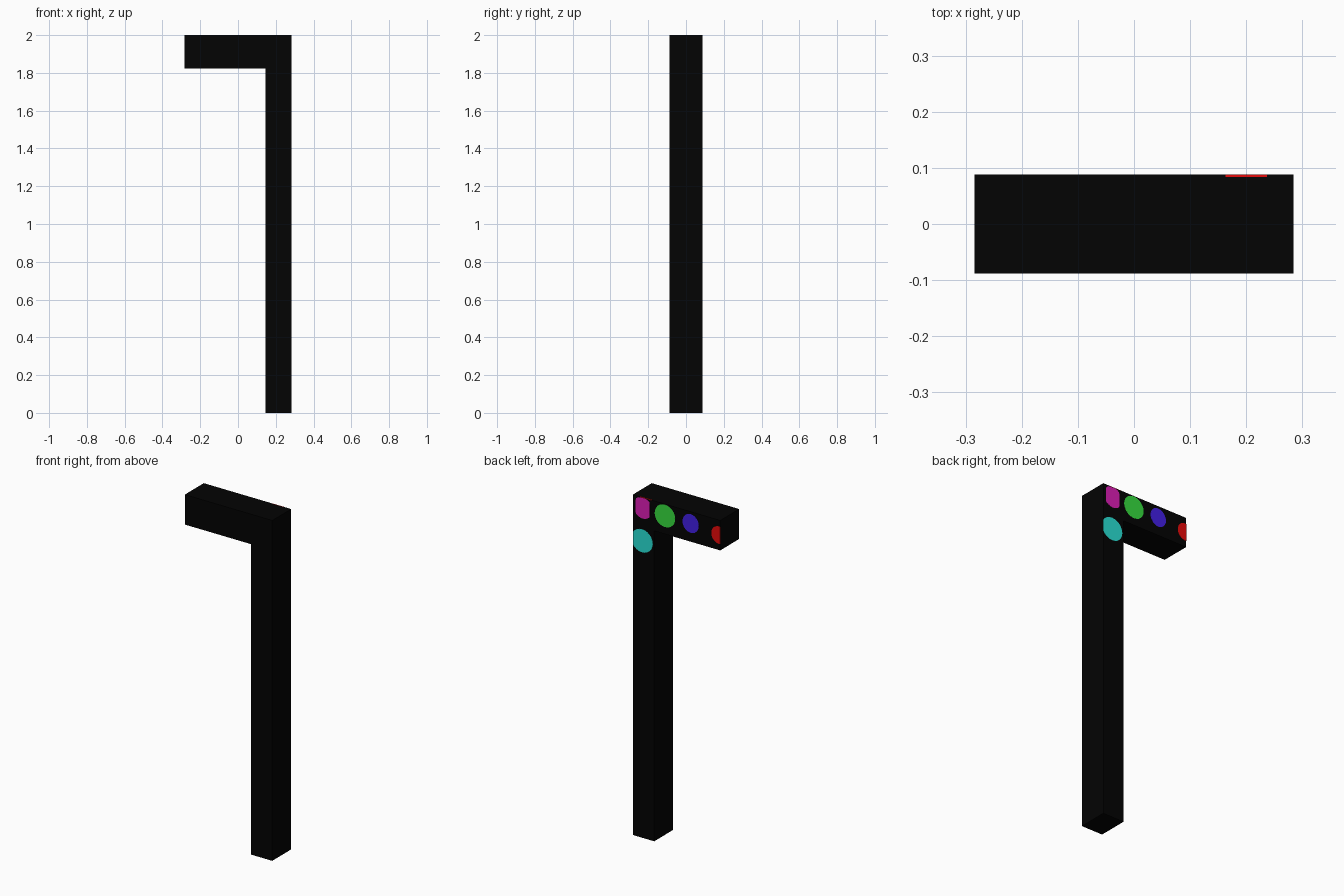
import bpy, bmesh, math

if "Cube" in bpy.data.objects:
    bpy.data.objects.remove(bpy.data.objects["Cube"])

HX, HY, TOP = 0.284, 0.088, 2.0


def material(name, rgb):
    m = bpy.data.materials.new(name)
    m.diffuse_color = (*rgb, 1)
    m.use_nodes = True
    m.node_tree.nodes["Principled BSDF"].inputs["Base Color"].default_value = m.diffuse_color
    return m


black = material("black", (0.001, 0.001, 0.001))
red = material("red", (0.8, 0.003, 0.003))
green = material("green", (0.038, 0.72, 0.05))
blue = material("blue", (0.055, 0.014, 0.78))
magenta = material("magenta", (0.72, 0.013, 0.47))
teal = material("teal", (0.022, 0.74, 0.66))


def prism(name, outline, y0, y1, mat):
    """Extrude an (x, z) outline from y0 to y1."""
    bm = bmesh.new()
    face = bm.faces.new([bm.verts.new((x, y0, z)) for x, z in outline])
    ext = bmesh.ops.extrude_face_region(bm, geom=[face])
    verts = [v for v in ext["geom"] if isinstance(v, bmesh.types.BMVert)]
    bmesh.ops.translate(bm, verts=verts, vec=(0, y1 - y0, 0))
    bmesh.ops.recalc_face_normals(bm, faces=bm.faces[:])
    me = bpy.data.meshes.new(name)
    bm.to_mesh(me)
    bm.free()
    me.materials.append(mat)
    ob = bpy.data.objects.new(name, me)
    bpy.context.collection.objects.link(ob)
    return ob


def spot(name, x, z, rx, rz, mat, x_min=-HX, x_max=HX):
    """Thin round plate on the back, trimmed at the body's edges."""
    pts = []
    for i in range(24):
        a = math.tau * i / 24
        p = (round(min(max(x + rx * math.cos(a), x_min), x_max), 5),
             round(min(z + rz * math.sin(a), TOP - 0.003), 5))
        if p not in pts:
            pts.append(p)
    prism(name, pts, HY - 0.002, HY + 0.0004, mat)


# L-shaped post and arm
prism("post_and_arm", [(0.145, 0), (HX, 0), (HX, TOP), (-HX, TOP),
                       (-HX, 1.824), (0.145, 1.824)], -HY, HY, black)

# Coloured spots on the back
spot("magenta_spot", 0.220, 1.939, 0.062, 0.063, magenta, 0.174, 0.266)
spot("green_spot", 0.075, 1.931, 0.067, 0.066, green)
spot("blue_spot", -0.092, 1.931, 0.053, 0.055, blue)
spot("red_spot", -0.278, 1.912, 0.052, 0.052, red)
spot("teal_spot", 0.224, 1.745, 0.070, 0.068, teal)

# Red sliver along the top back edge
prism("red_top_sliver", [(0.163, TOP - 0.002), (0.237, TOP - 0.002),
                         (0.237, TOP + 0.0004), (0.163, TOP + 0.0004)],
      HY - 0.004, HY + 0.0002, red)
